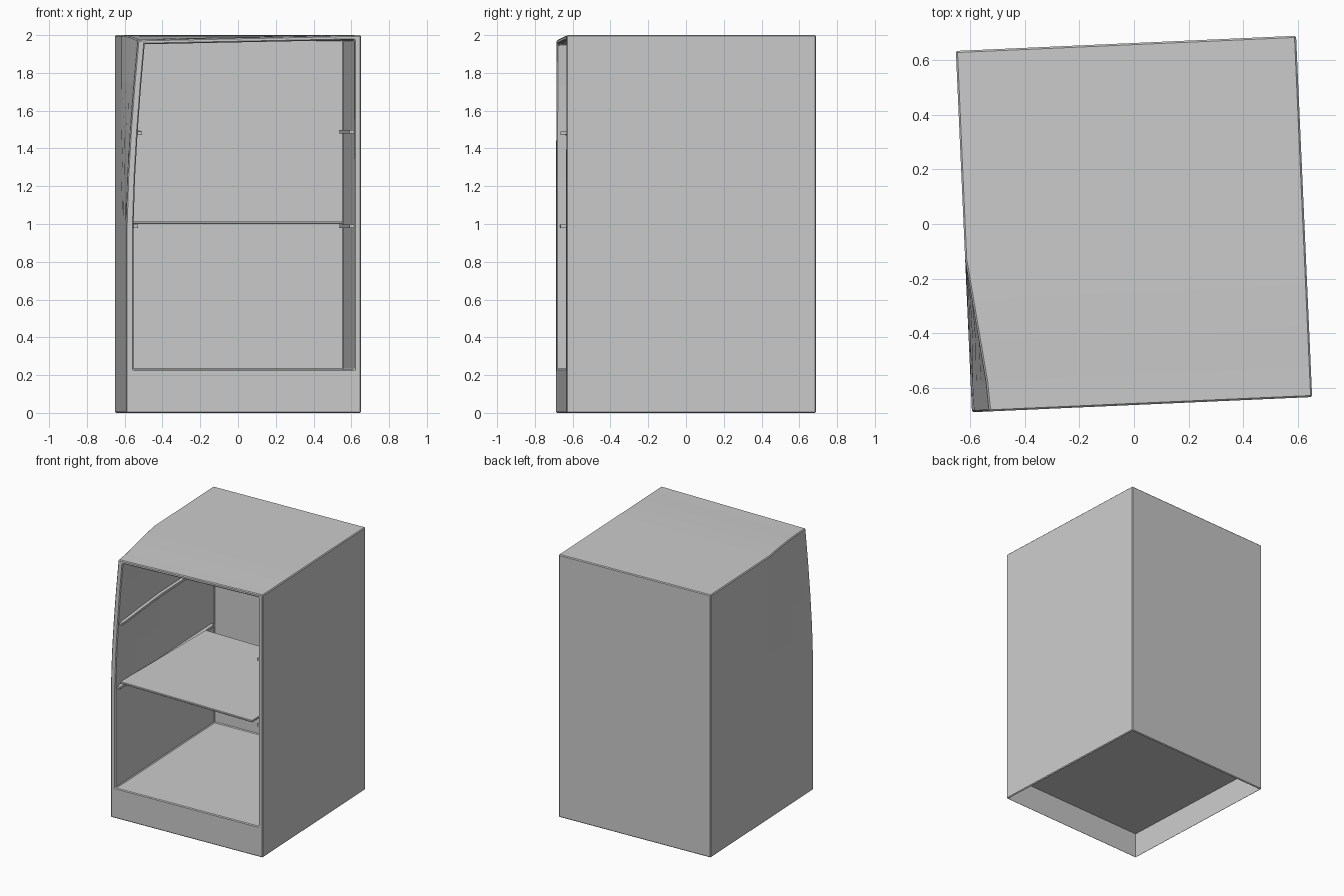
import bpy, bmesh
from mathutils import Matrix, Vector

if "Cube" in bpy.data.objects:
    bpy.data.objects.remove(bpy.data.objects["Cube"])

W, D, H = 1.245, 1.322, 2.0        # cabinet size before it is turned
ROT = Matrix.Rotation(0.0445, 4, 'Z')


def clamp(v):
    return max(0.0, min(1.0, v))


def box(lo, hi):
    bm = bmesh.new()
    bmesh.ops.create_cube(bm, size=1)
    lo, hi = Vector(lo), Vector(hi)
    for v in bm.verts:
        v.co = Vector([(v.co[i] + 0.5) * (hi[i] - lo[i]) + lo[i] for i in range(3)])
    return bm


def facing(bm, n):
    n = Vector(n)
    bm.normal_update()
    return max((f for f in bm.faces if f.normal.dot(n) > 0.99),
               key=lambda f: f.calc_area() + 100 * f.calc_center_median().dot(n))


def push(bm, face, vec):
    new = bmesh.ops.extrude_discrete_faces(bm, faces=[face])["faces"][0]
    bmesh.ops.translate(bm, verts=new.verts, vec=vec)


def dent(bm):
    # crushed upper front left corner
    cuts = [((0, y, 0), (0, 1, 0)) for y in (-0.1, -0.25, -0.4, -0.55)]
    cuts += [((0, 0, z), (0, 0, 1)) for z in (1.0, 1.25, 1.5, 1.75)]
    for co, no in cuts:
        bmesh.ops.bisect_plane(bm, geom=bm.verts[:] + bm.edges[:] + bm.faces[:],
                               plane_co=co, plane_no=no, dist=1e-5)
    for v in bm.verts:
        fx = clamp(0.5 - v.co.x / W)
        fy = clamp((-0.1 - v.co.y) / 0.5)
        fz = clamp(v.co.z - 1.0) ** 1.5
        v.co.x += 0.063 * fx * fy * fz
        v.co.z -= 0.025 * fx * fy ** 2 * fz


def finish(name, bm, turned=True):
    if turned:
        dent(bm)
        bm.transform(ROT)
    bmesh.ops.recalc_face_normals(bm, faces=bm.faces[:])
    me = bpy.data.meshes.new(name)
    bm.to_mesh(me)
    bm.free()
    ob = bpy.data.objects.new(name, me)
    bpy.context.scene.collection.objects.link(ob)
    return ob


# Cabinet shell: front opening sunk into a box
left, right = -W / 2 + 0.04, W / 2 - 0.036
bm = box((-W / 2, -D / 2, 0), (W / 2, D / 2, H))
front = facing(bm, (0, -1, 0))
bmesh.ops.inset_individual(bm, faces=[front], thickness=0.03)
for v in front.verts:
    v.co.x = left if v.co.x < 0 else right
    v.co.z = 0.23 if v.co.z < 1 else 1.975
push(bm, front, (0, D - 0.05, 0))
bm.normal_update()
sharp = [e for e in bm.edges if e.calc_face_angle(0) > 0.5]
bmesh.ops.bevel(bm, geom=sharp, offset=0.006, segments=1, affect='EDGES')

# Hollow underside behind a thin skirt
under = facing(bm, (0, 0, -1))
bmesh.ops.inset_individual(bm, faces=[under], thickness=0.003)
push(bm, under, (0, 0, 0.19))
finish("cabinet_shell", bm)

# Shelf rails on both side walls
for level, z in (("lower", 0.98), ("upper", 1.48)):
    for side, x0, x1 in (("left", left - 0.004, left + 0.025),
                         ("right", right - 0.025, right + 0.004)):
        bm = box((x0, -D / 2 + 0.02, z), (x1, D / 2 - 0.09, z + 0.018))
        finish(f"{level}_{side}_rail", bm)

# Loose shelf, sitting askew on the lower rails
bm = box((-0.56, -0.62, 0.999), (0.553, 0.41, 1.014))
bmesh.ops.bevel(bm, geom=bm.edges[:], offset=0.003, segments=1, affect='EDGES')
finish("shelf", bm, turned=False)
